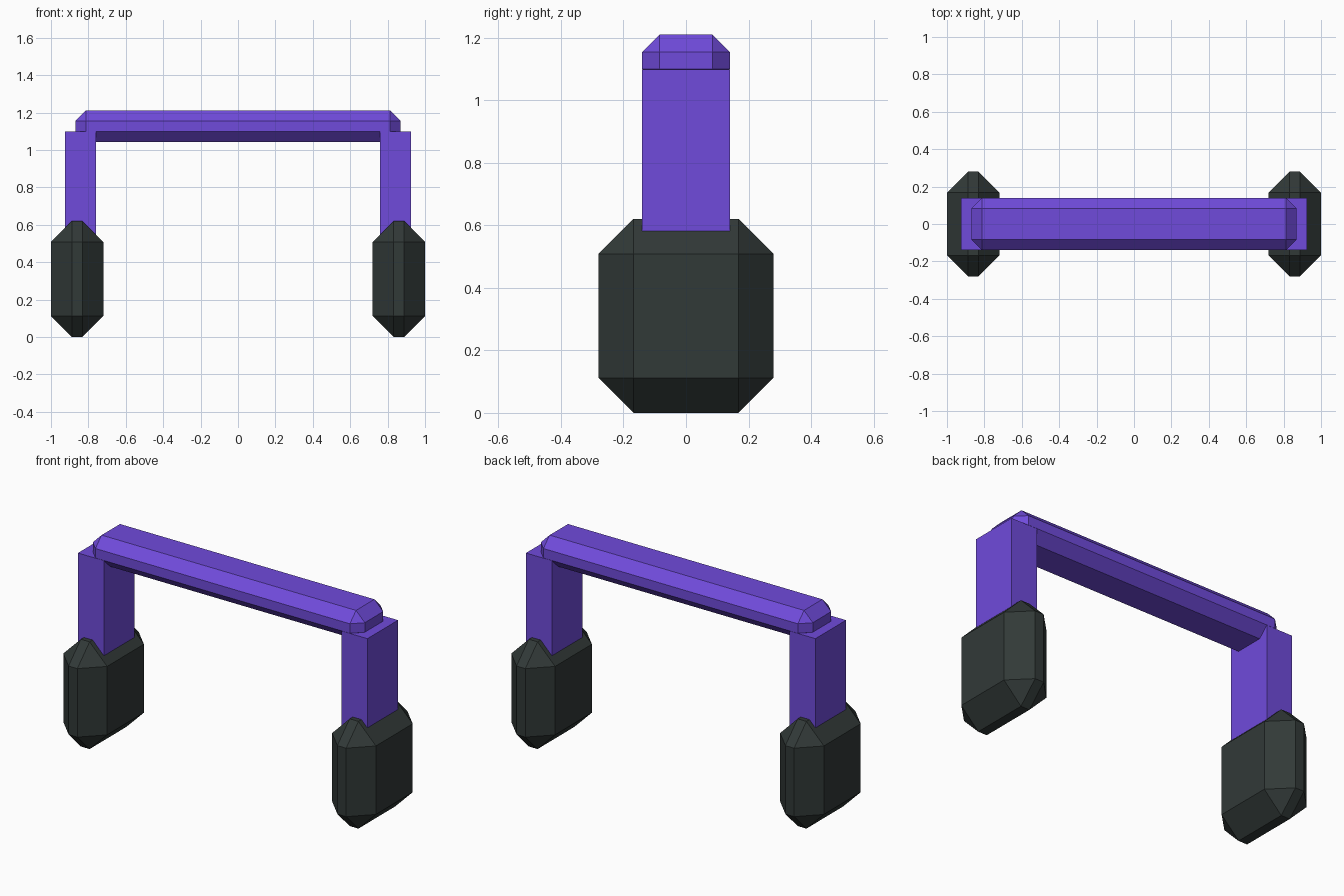
import bpy
import bmesh
from mathutils import Vector

cube = bpy.data.objects.get("Cube")
if cube:
    bpy.data.objects.remove(cube, do_unlink=True)


def make_material(name, rgb):
    mat = bpy.data.materials.new(name)
    mat.use_nodes = True
    color = (*rgb, 1.0)
    mat.diffuse_color = color
    mat.node_tree.nodes["Principled BSDF"].inputs["Base Color"].default_value = color
    return mat


def chamfered_box(name, low, high, mat, chamfer=0.0):
    """Flat-shaded box between two corners, with optional chamfered edges."""
    low, high = Vector(low), Vector(high)
    size = high - low
    bm = bmesh.new()
    bmesh.ops.create_cube(bm, size=1.0)
    bmesh.ops.scale(bm, vec=size, verts=bm.verts)
    if chamfer:
        bmesh.ops.bevel(bm, geom=bm.edges[:], offset=chamfer, offset_type='OFFSET',
                        segments=1, profile=0.5, affect='EDGES')
    mesh = bpy.data.meshes.new(name)
    bm.to_mesh(mesh)
    bm.free()
    mesh.materials.append(mat)
    obj = bpy.data.objects.new(name, mesh)
    obj.location = (low + high) / 2
    bpy.context.collection.objects.link(obj)
    return obj


purple = make_material("purple", (0.162, 0.070, 0.71))
charcoal = make_material("charcoal green", (0.031, 0.041, 0.039))

# Crossbar
chamfered_box("crossbar", (-0.87, -0.14, 1.043), (0.87, 0.14, 1.21), purple, 0.056)

# Posts and feet on both sides
for side, sign in (("left", 1), ("right", -1)):
    post_x = sorted((sign * 0.76, sign * 0.926))
    foot_x = sorted((sign * 0.72, sign * 1.0))
    chamfered_box(side + "_post", (post_x[0], -0.14, 0.5), (post_x[1], 0.14, 1.098), purple)
    chamfered_box(side + "_foot", (foot_x[0], -0.28, 0.0), (foot_x[1], 0.28, 0.62), charcoal, 0.112)
